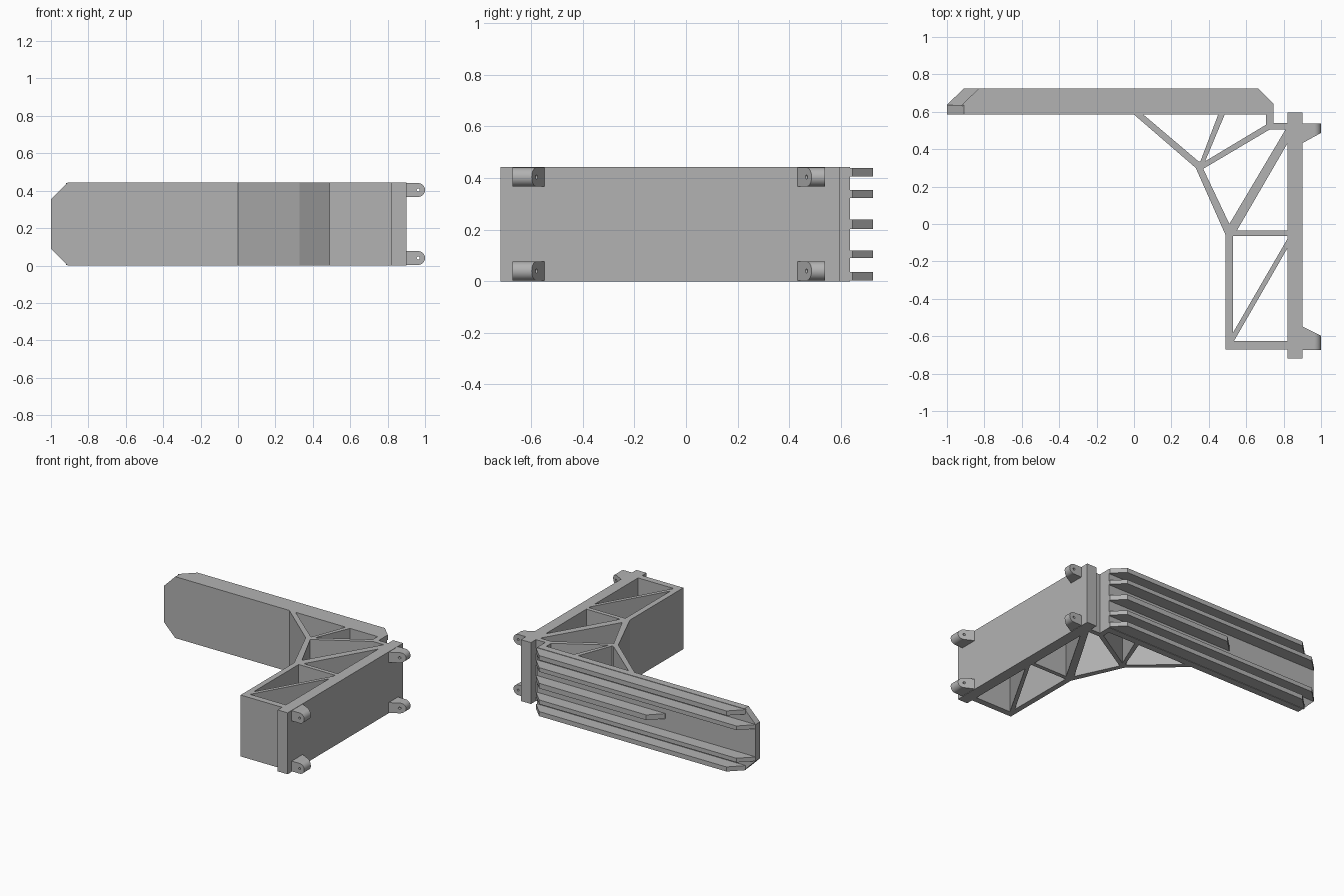
import bpy, bmesh, math

cube = bpy.data.objects.get("Cube")
if cube:
    bpy.data.objects.remove(cube, do_unlink=True)

grey = bpy.data.materials.new("plain_grey")
grey.use_nodes = True
grey.diffuse_color = (0.45, 0.45, 0.45, 1)
grey.node_tree.nodes["Principled BSDF"].inputs["Base Color"].default_value = (0.45, 0.45, 0.45, 1)

H = 0.443  # height of the frame


def prism(name, loops, start, end, along="z", adjust=None):
    """Extrude an outline with optional holes along z, or along y for x-z outlines."""
    curve = bpy.data.curves.new(name, "CURVE")
    curve.dimensions = "2D"
    curve.fill_mode = "BOTH"
    curve.extrude = (end - start) / 2
    for loop in loops:
        spline = curve.splines.new("POLY")
        spline.points.add(len(loop) - 1)
        for point, (u, v) in zip(spline.points, loop):
            point.co = (u, v, 0, 1)
        spline.use_cyclic_u = True
    temp = bpy.data.objects.new(name + "_outline", curve)
    bpy.context.collection.objects.link(temp)
    deps = bpy.context.evaluated_depsgraph_get()
    mesh = bpy.data.meshes.new_from_object(temp.evaluated_get(deps))
    bpy.data.objects.remove(temp, do_unlink=True)
    bpy.data.curves.remove(curve)

    bm = bmesh.new()
    bm.from_mesh(mesh)
    bmesh.ops.remove_doubles(bm, verts=bm.verts, dist=1e-5)
    middle = (start + end) / 2
    for v in bm.verts:
        x, y, w = v.co.x, v.co.y, v.co.z + middle
        v.co = (x, y, w) if along == "z" else (x, w, y)
        if adjust:
            adjust(v.co)
    bmesh.ops.recalc_face_normals(bm, faces=bm.faces)
    for f in bm.faces:
        f.smooth = False
    bm.to_mesh(mesh)
    bm.free()
    mesh.materials.clear()
    mesh.materials.append(grey)
    obj = bpy.data.objects.new(name, mesh)
    bpy.context.collection.objects.link(obj)
    return obj


def box(name, x0, x1, y0, y1, z0, z1):
    return prism(name, [[(x0, y0), (x1, y0), (x1, y1), (x0, y1)]], z0, z1)


# Long back plate with clipped corners at its free end
prism("back_plate", [[(-1, 0.09), (-0.91, 0), (0.745, 0), (0.745, H),
                      (-0.91, H), (-1, H - 0.09)]], 0.585, 0.635, "y")

# Stiffening ribs with sloped ends
ribs = [("bottom", 0.003, 0.036, -0.92), ("lower", 0.09, 0.12, -1),
        ("middle", 0.203, 0.24, -0.28), ("upper", 0.323, 0.353, -1),
        ("top", 0.407, 0.44, -0.92)]
for label, z0, z1, x0 in ribs:
    prism(label + "_rib", [[(x0, 0.63), (0.745, 0.63), (0.745, 0.645), (0.665, 0.725),
                            (x0 + 0.09, 0.725), (x0, 0.637)]], z0, z1)

# Truss frame: one outline with open cells between the struts
outline = [(0, 0.585), (0.33, 0.30), (0.49, -0.06), (0.49, -0.67), (0.83, -0.67),
           (0.83, 0.54), (0.745, 0.54), (0.745, 0.6), (0.01, 0.6)]
cells = [
    [(0.05, 0.585), (0.345, 0.335), (0.355, 0.335), (0.45, 0.585)],
    [(0.485, 0.585), (0.38, 0.335), (0.705, 0.53), (0.705, 0.585)],
    [(0.37, 0.295), (0.51, 0.0), (0.81, 0.505), (0.725, 0.505)],
    [(0.55, -0.035), (0.82, -0.035), (0.82, 0.43)],
    [(0.53, -0.065), (0.82, -0.065), (0.82, -0.08), (0.53, -0.58)],
    [(0.535, -0.625), (0.82, -0.625), (0.82, -0.13)],
]
prism("truss_frame", [outline] + cells, 0, H)

# Thick mounting wall
box("mounting_wall", 0.82, 0.9, -0.72, 0.597, 0, H)


# Hinge lugs: rounded end, pin hole and one tapered side
def circle(cx, cz, r, a0, a1, n):
    return [(cx + r * math.cos(a0 + (a1 - a0) * i / n),
             cz + r * math.sin(a0 + (a1 - a0) * i / n)) for i in range(n + 1)]


def lug(name, cz, flat_y, wide_y, tip_y):
    r = 0.037
    body = [(0.89, cz - r)] + circle(1 - r, cz, r, -math.pi / 2, math.pi / 2, 20) + [(0.89, cz + r)]
    hole = circle(1 - r, cz, 0.008, 0, math.tau, 16)[:-1]
    low, high = sorted((flat_y, wide_y))

    def taper(co):
        if abs(co.y - wide_y) < 1e-4:
            co.y = wide_y + (tip_y - wide_y) * (co.x - 0.9) / 0.1

    obj = prism(name, [body, hole], low, high, "y", taper)
    bpy.ops.object.select_all(action="DESELECT")
    obj.select_set(True)
    bpy.context.view_layer.objects.active = obj
    bpy.ops.object.shade_smooth_by_angle(angle=math.radians(30))


for level, cz in (("lower", 0.04), ("upper", 0.404)):
    lug(level + "_front_lug", cz, -0.673, -0.548, -0.598)
    lug(level + "_back_lug", cz, 0.538, 0.432, 0.487)
